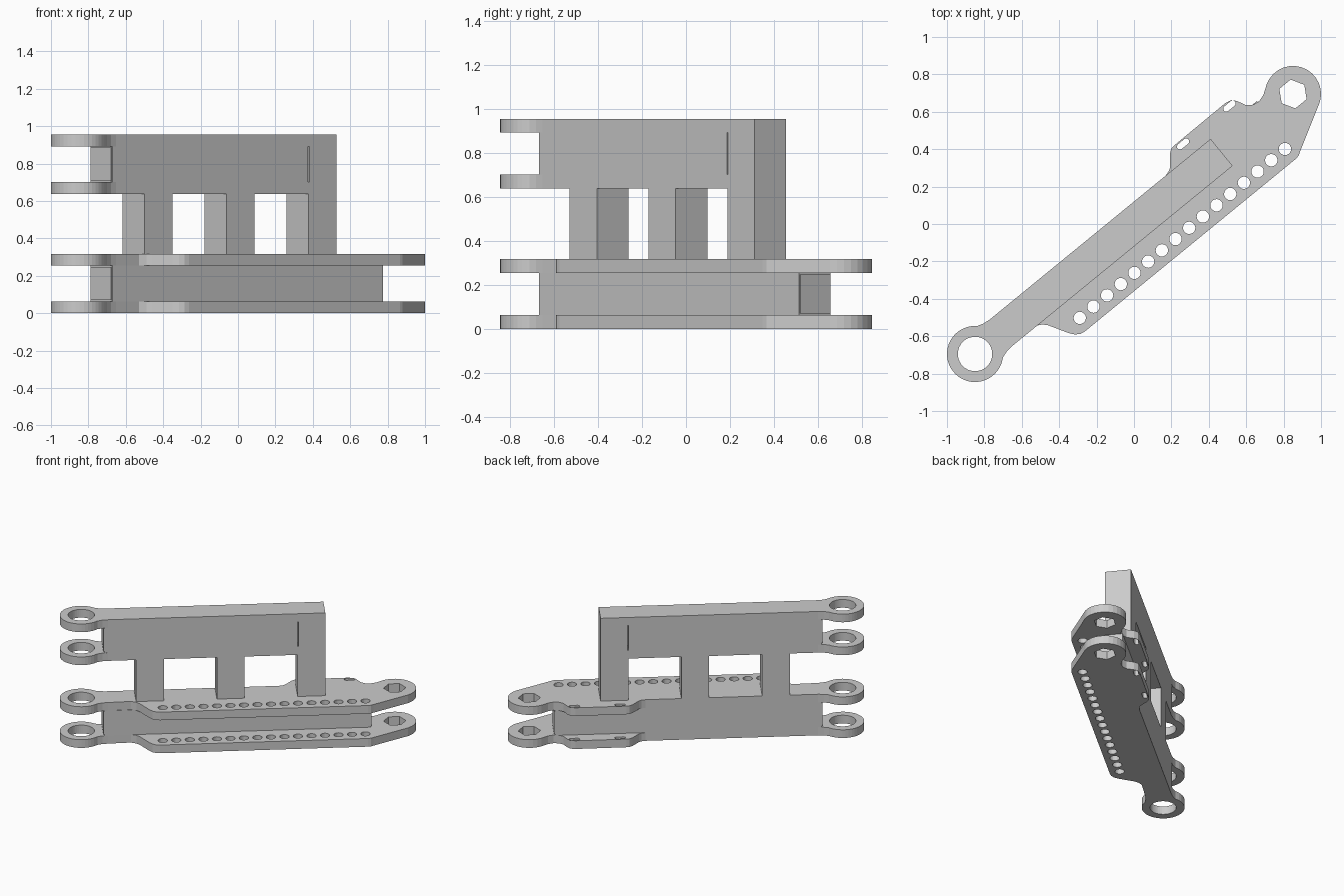
import bpy, bmesh, math

if "Cube" in bpy.data.objects:
    bpy.data.objects.remove(bpy.data.objects["Cube"])

ANG = math.atan2(0.695, 0.85)
CU, SU = math.cos(ANG), math.sin(ANG)
HW = 0.093          # half width of the beam
LEFT, RIGHT = (-0.85, -0.695), (0.85, 0.695)


def along(u, v):
    """Point at distance u along the beam axis and v across it."""
    return (LEFT[0] + u * CU - v * SU, LEFT[1] + u * SU + v * CU)


def arc(c, r, a0, a1, n, closed=False):
    a0, a1 = math.radians(a0), math.radians(a1)
    steps = n if closed else n + 1
    return [(c[0] + r * math.cos(a0 + (a1 - a0) * i / n),
             c[1] + r * math.sin(a0 + (a1 - a0) * i / n)) for i in range(steps)]


def circle(c, r, n, start=0):
    return arc(c, r, start, start + 360, n, True)


def rect(u0, u1, w=HW):
    return [along(u0, -w), along(u1, -w), along(u1, w), along(u0, w)]


def prism(name, loops, z0, z1):
    """Extrude an outline (first loop) with holes (other loops) from z0 to z1."""
    cu = bpy.data.curves.new(name + "_curve", 'CURVE')
    cu.dimensions, cu.fill_mode = '2D', 'BOTH'
    cu.extrude = (z1 - z0) / 2
    for pts in loops:
        sp = cu.splines.new('POLY')
        sp.points.add(len(pts) - 1)
        for p, (x, y) in zip(sp.points, pts):
            p.co = (x, y, 0, 1)
        sp.use_cyclic_u = True
    tmp = bpy.data.objects.new(name + "_tmp", cu)
    bpy.context.collection.objects.link(tmp)
    dg = bpy.context.evaluated_depsgraph_get()
    me = bpy.data.meshes.new_from_object(tmp.evaluated_get(dg))
    bpy.data.objects.remove(tmp)
    bm = bmesh.new()
    bm.from_mesh(me)
    bmesh.ops.remove_doubles(bm, verts=bm.verts, dist=1e-5)
    bmesh.ops.recalc_face_normals(bm, faces=bm.faces)
    for f in bm.faces:
        f.smooth = False
    bm.to_mesh(me)
    bm.free()
    me.name = name
    ob = bpy.data.objects.new(name, me)
    ob.location.z = (z0 + z1) / 2
    bpy.context.collection.objects.link(ob)
    return ob


# Shared eye end with small fillets into the beam
deg = math.degrees(ANG)
neck = [(0.105, 0.108), (0.14, 0.097), (0.18, HW)]
eye = ([along(u, v) for u, v in reversed(neck)]
       + arc(LEFT, 0.15, deg + 50, deg + 310, 30)
       + [along(u, -v) for u, v in neck])
eye_hole = circle(LEFT, 0.092, 40)

# Lower plates: beam, perforated flange, hexagonal eye and slotted ear
lower_outline = eye + [
    (-0.53, -0.546), (-0.49, -0.537), (-0.46, -0.541), (-0.35, -0.583),
    (-0.315, -0.591), (-0.285, -0.587), (-0.262, -0.574),
    (0.865, 0.348), (0.88, 0.365), (0.887, 0.385)]
lower_outline += arc(RIGHT, 0.15, -16, 160, 14)
lower_outline += [
    (0.692, 0.69), (0.67, 0.657), (0.64, 0.638), (0.60, 0.635), (0.55, 0.658),
    (0.52, 0.662), (0.49, 0.648), (0.215, 0.42), (0.199, 0.402), (0.192, 0.375),
    (0.192, 0.30), (0.185, 0.28), along(1.39, HW)]


def slot(u, v, half=0.022, r=0.016):
    d = ANG * 180 / math.pi
    return (arc(along(u + half, v), r, d - 90, d + 90, 8)
            + arc(along(u - half, v), r, d + 90, d + 270, 8))


holes = [eye_hole, circle(RIGHT, 0.078, 6, deg)]
holes += [circle((-0.29 + 1.097 * i / 15, -0.502 + 0.903 * i / 15), 0.033, 20)
          for i in range(16)]
holes += [slot(1.572, 0.165), slot(1.892, 0.165)]

for name, z0, z1 in (("bottom_plate", 0, 0.063), ("middle_plate", 0.254, 0.317)):
    prism(name, [lower_outline] + holes, z0, z1)
prism("lower_web", [rect(0.155, 2.022)], 0.063, 0.254)

# Upper beam: two eyed flanges and a web split by a narrow slit
END = 1.703
upper_outline = eye + [along(END, -HW), along(END, HW)]
for name, z0, z1 in (("upper_beam_bottom", 0.638, 0.701),
                     ("upper_beam_top", 0.892, 0.955)):
    prism(name, [upper_outline, eye_hole], z0, z1)
prism("upper_web", [rect(0.155, 1.507)], 0.701, 0.892)
prism("upper_web_end", [rect(1.514, END)], 0.701, 0.892)

# Thin raised pads on the web ends
for name, u0, u1, z0, z1 in (("lower_left_pad", 0.149, 0.155, 0.07, 0.247),
                             ("lower_right_pad", 2.022, 2.028, 0.07, 0.247),
                             ("upper_left_pad", 0.149, 0.155, 0.708, 0.885)):
    prism(name, [rect(u0, u1, HW - 0.006)], z0, z1)

# Three posts between the lower and upper beams
for i in range(3):
    u1 = END - 0.566 * (2 - i)
    prism("post_%d" % (i + 1), [rect(u1 - 0.194, u1)], 0.317, 0.638)
